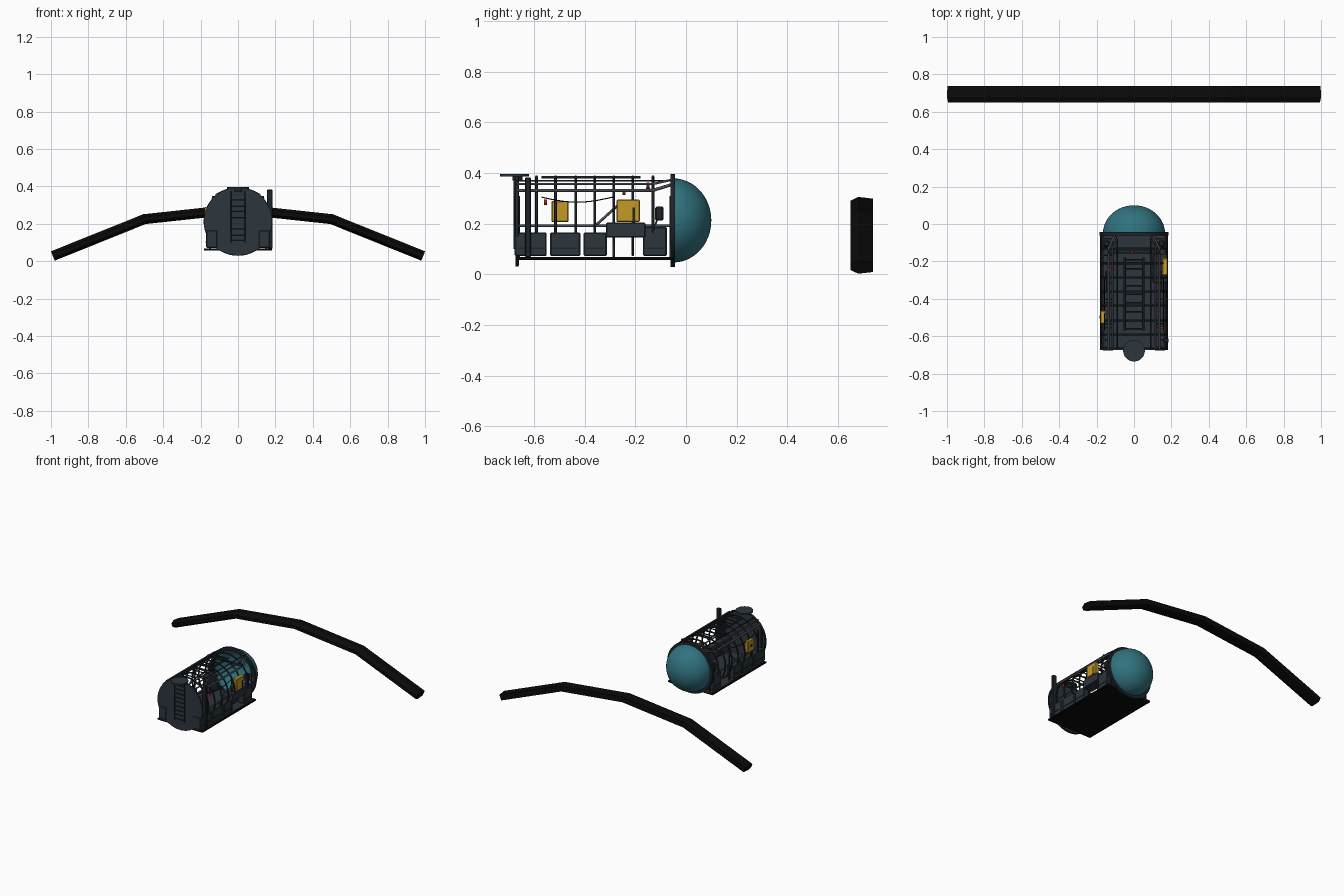
import bpy, bmesh, math
from mathutils import Vector, Matrix

cube = bpy.data.objects.get("Cube")
if cube:
    bpy.data.objects.remove(cube, do_unlink=True)


def material(name, r, g, b):
    m = bpy.data.materials.new(name)
    m.use_nodes = True
    m.diffuse_color = (r, g, b, 1)
    m.node_tree.nodes["Principled BSDF"].inputs["Base Color"].default_value = (r, g, b, 1)
    return m


SLATE = material("slate", .025, .036, .046)
FRAME = material("dark frame", .013, .018, .023)
BLACK = material("black", .003, .003, .003)
TEAL = material("teal", .03, .17, .21)
YELLOW = material("yellow", .55, .32, .02)
RED = material("red", .4, .02, .015)
STEEL = material("steel grey", .07, .075, .09)

AXIS_Z = .213      # height of the hull axis
RADIUS = .178
FRONT, BACK = -.67, -.05


def finish(name, bm, mats, smooth=False):
    bmesh.ops.recalc_face_normals(bm, faces=bm.faces)
    mesh = bpy.data.meshes.new(name)
    bm.to_mesh(mesh)
    bm.free()
    for m in mats:
        mesh.materials.append(m)
    ob = bpy.data.objects.new(name, mesh)
    bpy.context.collection.objects.link(ob)
    if smooth:
        bpy.ops.object.select_all(action='DESELECT')
        ob.select_set(True)
        bpy.context.view_layer.objects.active = ob
        bpy.ops.object.shade_smooth_by_angle(angle=math.radians(40))
    return ob


def box(name, x, y, z, mat, bevel=0.0):
    """Box from (min, max) pairs."""
    bm = bmesh.new()
    bmesh.ops.create_cube(bm, size=1)
    for v in bm.verts:
        v.co = [lo + (c + .5) * (hi - lo) for c, (lo, hi) in zip(v.co, (x, y, z))]
    if bevel:
        bmesh.ops.bevel(bm, geom=bm.edges[:], offset=bevel, segments=1, affect='EDGES')
    return finish(name, bm, [mat])


def disc(name, centre, radius, depth, mat, axis='Z', sides=48):
    bm = bmesh.new()
    rot = Matrix.Rotation(math.pi / 2, 4, 'X') if axis == 'Y' else Matrix()
    bmesh.ops.create_cone(bm, cap_ends=True, segments=sides, radius1=radius, radius2=radius,
                          depth=depth, matrix=Matrix.Translation(centre) @ rot)
    return finish(name, bm, [mat], True)


def tube(name, points, radius, mat, closed=False):
    """Round bar along a path."""
    curve = bpy.data.curves.new(name, 'CURVE')
    curve.dimensions = '3D'
    curve.bevel_depth = radius
    curve.bevel_resolution = 1
    curve.use_fill_caps = True
    line = curve.splines.new('POLY')
    line.points.add(len(points) - 1)
    for p, co in zip(line.points, points):
        p.co = (*co, 1)
    line.use_cyclic_u = closed
    curve.materials.append(mat)
    ob = bpy.data.objects.new(name, curve)
    bpy.context.collection.objects.link(ob)
    return ob


def on_hull(angle, y, r=RADIUS):
    """Point on the hull circle; angle 0 is the top, positive toward +x."""
    return (r * math.sin(angle), y, AXIS_Z + r * math.cos(angle))


# Arched beam behind the pod: one section swept along a five-point path
section = [(.65, .012), (.68, .027), (.738, .02), (.738, -.02), (.68, -.027), (.65, -.012)]
path = [(-.99, .028), (-.5, .225), (0, .279), (.5, .225), (.99, .028)]
bm = bmesh.new()
rings = []
for i, (px, pz) in enumerate(path):
    a, b = Vector(path[max(i - 1, 0)]), Vector(path[min(i + 1, 4)])
    t = (b - a).normalized()
    rings.append([bm.verts.new((px - t.y * h, y, pz + t.x * h)) for y, h in section])
for r, s in zip(rings, rings[1:]):
    for k in range(6):
        n = (k + 1) % 6
        bm.faces.new((r[k], r[n], s[n], s[k]))
bm.faces.new(rings[0])
bm.faces.new(rings[-1])
finish("arched_beam", bm, [BLACK])

# Rear dome: open half of a flattened sphere
bm = bmesh.new()
bmesh.ops.create_uvsphere(bm, u_segments=48, v_segments=24, radius=1,
                          matrix=Matrix.Rotation(math.pi / 2, 4, 'X'))
bmesh.ops.delete(bm, geom=[v for v in bm.verts if v.co.y < -.01], context='VERTS')
for v in bm.verts:
    v.co = (v.co.x * .166, -.05 + v.co.y * .15, AXIS_Z + v.co.z * .166)
finish("rear_dome", bm, [TEAL], True)

# Ring flange round the dome
bm = bmesh.new()
loops = [[bm.verts.new(on_hull(2 * math.pi * k / 48, y, r)) for k in range(48)]
         for r, y in ((.184, -.062), (.184, -.044), (.16, -.044), (.16, -.062))]
for i, ring in enumerate(loops):
    nxt = loops[(i + 1) % 4]
    for k in range(48):
        n = (k + 1) % 48
        bm.faces.new((ring[k], ring[n], nxt[n], nxt[k]))
finish("dome_flange", bm, [FRAME], True)

# Front bulkhead, top hatch and floor
disc("front_bulkhead", (0, FRONT, AXIS_Z), .182, .006, SLATE, 'Y')
disc("top_hatch", (0, -.677, .391), .058, .009, SLATE)
disc("hatch_neck", (0, -.665, .38), .02, .018, FRAME, sides=16)
box("floor_underside", (-.168, .168), (FRONT, BACK), (.057, .064), BLACK)
box("floor_deck", (-.168, .168), (FRONT, BACK), (.064, .069), SLATE)
tube("front_rim", [on_hull(2 * math.pi * k / 48, FRONT + .004, .177) for k in range(48)],
     .006, FRAME, True)

# Hoops over the cargo frame, ending at the floor
END = math.radians(142)
for y in (-.59, -.515, -.435, -.36, -.285, -.21, -.13):
    tube("hoop", [on_hull(-END + 2 * END * k / 32, y, .173) for k in range(33)], .0055, FRAME)

# Ladder on the front and its continuation along the top
for s in (-1, 1):
    tube("front_ladder_rail", [(s * .04, -.677, .1), (s * .04, -.677, .375)], .004, FRAME)
    tube("top_ladder_rail", [(s * .05, -.57, .384), (s * .05, -.18, .384)], .006, FRAME)
for k in range(9):
    z = .11 + k * .031
    tube("front_ladder_rung", [(-.04, -.677, z), (.04, -.677, z)], .003, FRAME)
    y = -.56 + k * .046
    tube("top_ladder_rung", [(-.05, y, .384), (.05, y, .384)], .004, FRAME)

# Side equipment, the same on both sides
for s in (-1, 1):
    def side(a, b):
        return tuple(sorted((s * a, s * b)))

    for y0, y1, top in ((-.677, -.55, .166), (-.537, -.417, .166),
                        (-.405, -.312, .166), (-.17, -.075, .188)):
        box("side_tank", side(.11, .17), (y0, y1), (.072, top), SLATE, .005)
        box("tank_strap", side(.165, .173), (y0 + .01, y1 - .01), (.1, .106), FRAME)
    box("lower_rail", side(.155, .182), (FRONT, BACK), (.058, .068), BLACK)
    # Long rails and the pipes bending in to the flange
    tube("waist_rail", [(s * .165, FRONT, .192), (s * .165, BACK, .192)], .005, STEEL)
    tube("shoulder_rail", [(s * .135, FRONT, .332), (s * .135, -.13, .332),
                           (s * .1, -.055, .355)], .007, STEEL)
    tube("upper_rail", [(s * .115, FRONT, .357), (s * .115, -.13, .357),
                        (s * .08, -.055, .374)], .005, STEEL)
    tube("roof_rail", [(s * .09, FRONT, .37), (s * .09, BACK, .37)], .004, FRAME)
    # Stanchions, strut and lamp
    for y in (-.66, -.62, -.285, -.06):
        tube("stanchion", [(s * .15, y, .065), (s * .15, y, .31)], .006, FRAME)
    tube("strut", [(s * .15, -.355, .195), (s * .15, -.25, .29)], .006, STEEL)
    tube("lamp_arm", [(s * .15, -.125, .185), (s * .15, -.105, .24)], .004, FRAME)
    box("lamp", side(.13, .165), (-.122, -.088), (.212, .268), FRAME, .006)
    # Sagging cable
    tube("cable", [(s * .158, -.57 + .28 * t / 10, .305 - .02 * math.sin(math.pi * t / 10))
                   for t in range(11)], .0025, BLACK)

# Snorkel post on one side
box("snorkel_post", (.155, .185), (-.635, -.612), (.068, .383), FRAME, .003)

# Yellow instrument cases and the shelf under the larger one
box("equipment_shelf", (.1, .178), (-.315, -.16), (.146, .204), SLATE, .004)
box("large_yellow_case", (.15, .18), (-.275, -.182), (.207, .295), YELLOW, .004)
box("large_case_strap", (.148, .183), (-.212, -.202), (.205, .265), FRAME)
box("small_yellow_case", (-.18, -.15), (-.532, -.463), (.207, .29), YELLOW, .004)
box("small_case_clasp", (-.184, -.178), (-.505, -.49), (.245, .26), FRAME)

# Cross beam near the dome and red valve wheels
tube("cross_beam", [(-.14, -.15, .34), (.14, -.15, .34)], .009, FRAME)
for x, y, z in ((-.125, -.245, .325), (.15, -.555, .285), (-.01, -.15, .352)):
    disc("red_valve", (x, y, z), .011, .012, RED, 'Y', 12)
